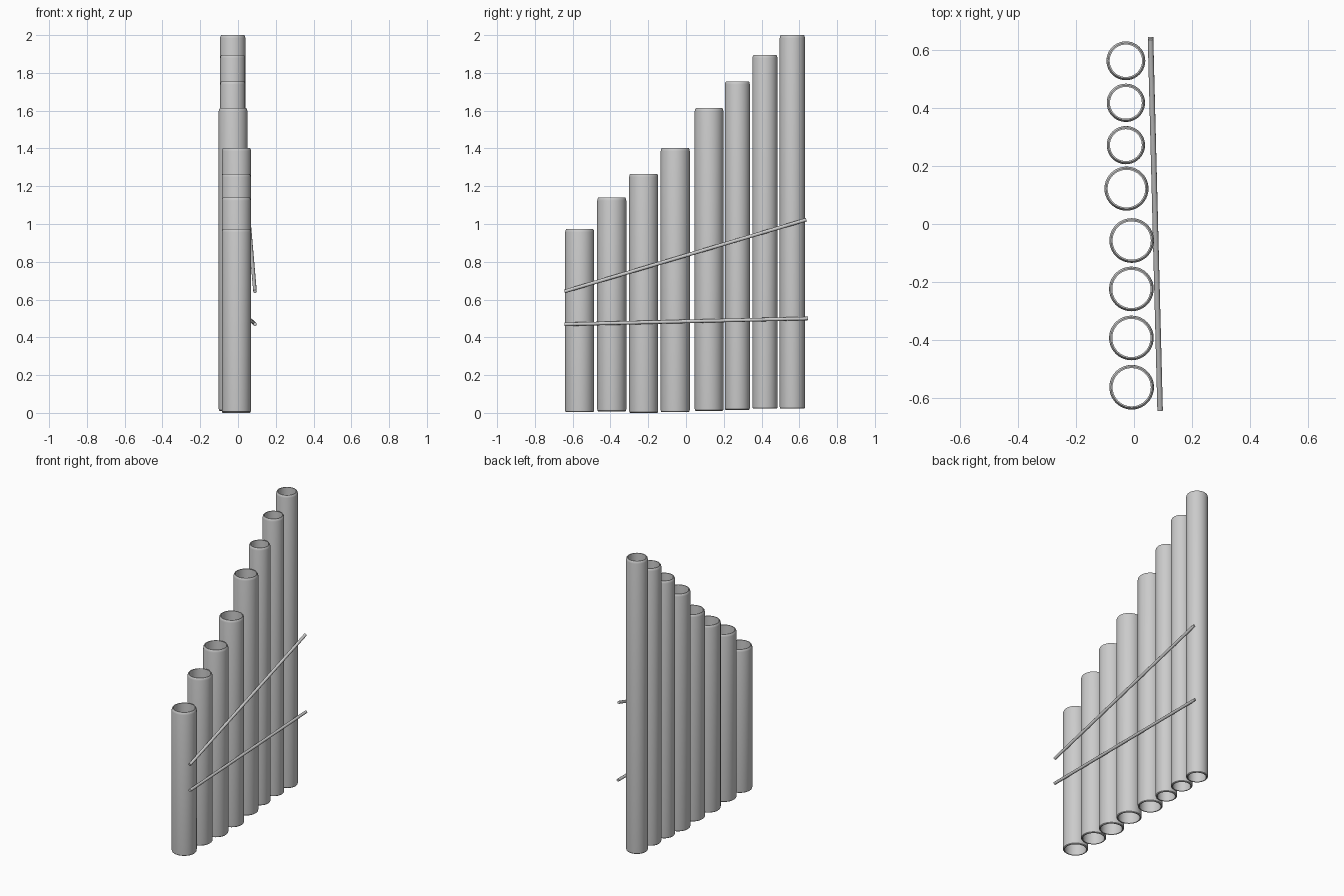
import bpy, bmesh, math
from mathutils import Vector

if "Cube" in bpy.data.objects:
    bpy.data.objects.remove(bpy.data.objects["Cube"])

SEG = 40


def finish(name, bm):
    bmesh.ops.recalc_face_normals(bm, faces=bm.faces[:])
    me = bpy.data.meshes.new(name)
    bm.to_mesh(me)
    bm.free()
    ob = bpy.data.objects.new(name, me)
    bpy.context.collection.objects.link(ob)
    bpy.ops.object.select_all(action='DESELECT')
    bpy.context.view_layer.objects.active = ob
    ob.select_set(True)
    bpy.ops.object.shade_smooth_by_angle(angle=math.radians(35))
    return ob


def pipe(name, x, y, r, z0, z1):
    """Open tube turned from a closed wall profile with softened rims."""
    ri = r - 0.011
    profile = [(ri, z0), (r - 0.005, z0), (r - 0.001, z0 + 0.004), (r, z0 + 0.012),
               (r, z1 - 0.016), (r - 0.002, z1 - 0.006), (r - 0.006, z1), (ri, z1)]
    bm = bmesh.new()
    rings = [[bm.verts.new((x + pr * math.cos(2 * math.pi * i / SEG),
                            y + pr * math.sin(2 * math.pi * i / SEG), pz))
              for i in range(SEG)] for pr, pz in profile]
    for k, a in enumerate(rings):
        b = rings[(k + 1) % len(rings)]
        for i in range(SEG):
            j = (i + 1) % SEG
            bm.faces.new((a[i], a[j], b[j], b[i]))
    return finish(name, bm)


def rod(name, a, b, r):
    """Thin round stick between two points."""
    a, b = Vector(a), Vector(b)
    d = b - a
    bm = bmesh.new()
    bmesh.ops.create_cone(bm, cap_ends=True, segments=16, radius1=r, radius2=r,
                          depth=d.length)
    bm.transform(d.to_track_quat('Z', 'Y').to_matrix().to_4x4())
    bmesh.ops.translate(bm, verts=bm.verts[:], vec=(a + b) / 2)
    return finish(name, bm)


# Row of pipes: x, y, radius, bottom, top
pipes = [
    (-0.008, -0.563, 0.077, 0.004, 0.973),
    (-0.009, -0.393, 0.077, 0.008, 1.140),
    (-0.009, -0.224, 0.077, 0.000, 1.265),
    (-0.008, -0.057, 0.077, 0.004, 1.402),
    (-0.026, 0.122, 0.076, 0.010, 1.613),
    (-0.028, 0.272, 0.066, 0.016, 1.755),
    (-0.028, 0.418, 0.066, 0.022, 1.895),
    (-0.028, 0.563, 0.067, 0.022, 2.000),
]
for n, p in enumerate(pipes, 1):
    pipe(f"pipe_{n}", *p)

# Two binding sticks across the pipes
rod("upper_binding_stick", (0.090, -0.643, 0.643), (0.057, 0.637, 1.023), 0.0095)
rod("lower_binding_stick", (0.090, -0.643, 0.469), (0.057, 0.645, 0.500), 0.0095)
